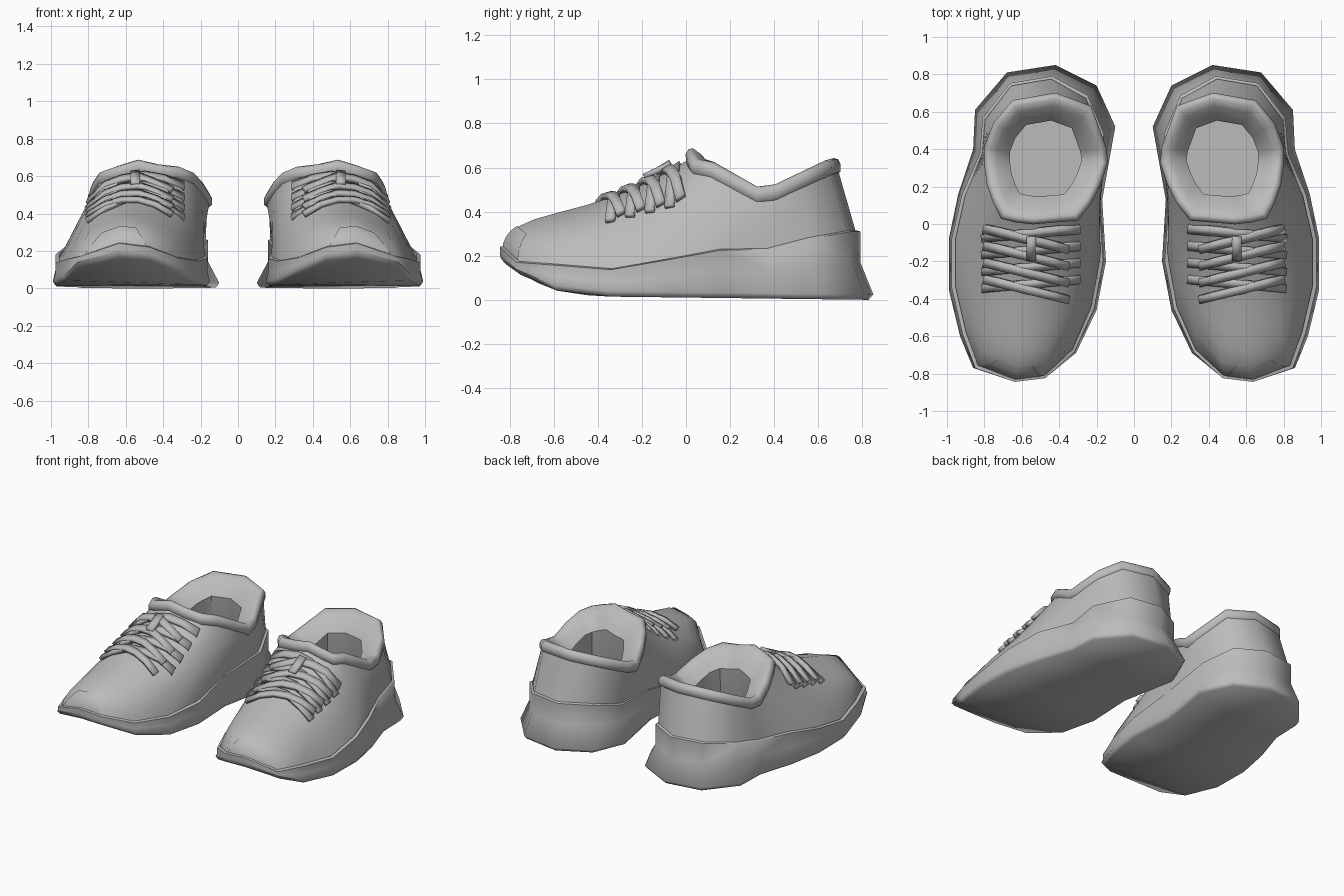
import bpy
import bmesh
from mathutils import Vector
from mathutils.bvhtree import BVHTree

cube = bpy.data.objects.get("Cube")
if cube:
    bpy.data.objects.remove(cube, do_unlink=True)

grey = bpy.data.materials.new("plain_grey")
grey.use_nodes = True
grey.diffuse_color = (0.5, 0.5, 0.5, 1)
grey.node_tree.nodes["Principled BSDF"].inputs["Base Color"].default_value = grey.diffuse_color

# Outlines of the left shoe, from the heel round the outer side to the toe
SOLE = [(.42, .85), (.68, .81), (.85, .61), (.86, .4), (.94, .16), (.99, -.08),
        (.99, -.35), (.93, -.6), (.86, -.77), (.64, -.84), (.47, -.82), (.31, -.69),
        (.2, -.46), (.15, -.2), (.17, .13), (.1, .52), (.2, .74)]
COLLAR = [(.42, .7), (.65, .66), (.75, .54), (.8, .41), (.8, .32), (.785, .21),
          (.75, .11), (.71, .03), (.63, .01), (.54, 0), (.42, .01), (.3, .02),
          (.23, .11), (.18, .21), (.14, .33), (.15, .41), (.23, .63)]
COUNT = len(SOLE)

# Heights along the length of the shoe
SOLE_BOTTOM = [(-.85, .17), (-.75, .1), (-.57, .03), (-.39, .015), (.85, 0)]
SOLE_TOP = [(-.85, .25), (-.77, .17), (-.33, .135), (.15, .225), (.36, .22), (.75, .31)]
COLLAR_TOP = [(0, .655), (.01, .63), (.03, .605), (.11, .59), (.35, .465), (.66, .6), (.7, .61)]


def height(profile, y):
    """Interpolate a height profile at y."""
    for (y0, z0), (y1, z1) in zip(profile, profile[1:]):
        if y <= y1:
            return z0 + (z1 - z0) * max(0, (y - y0) / (y1 - y0))
    return profile[-1][1]


def scaled(outline, sx, sy, centre):
    cx, cy = centre
    return [(cx + (x - cx) * sx, cy + (y - cy) * sy) for x, y in outline]


def finish(name, bm, angle=0.7, thickness=0):
    """Turn a bmesh into a mirrored pair of parts, smooth unless it is a strap."""
    bmesh.ops.recalc_face_normals(bm, faces=bm.faces)
    mesh = bpy.data.meshes.new(name)
    bm.to_mesh(mesh)
    bm.free()
    obj = bpy.data.objects.new(name, mesh)
    bpy.context.collection.objects.link(obj)
    mesh.materials.append(grey)
    for face in mesh.polygons:
        face.use_smooth = not thickness
    mesh.set_sharp_from_angle(angle=angle)
    if thickness:
        solid = obj.modifiers.new("thickness", "SOLIDIFY")
        solid.thickness = thickness
        solid.offset = 0
    mirror = obj.modifiers.new("other_shoe", "MIRROR")
    mirror.use_mirror_merge = False


def loft(rings, closed=True, cap_start=False, cap_end=False):
    """Skin a list of point rings."""
    bm = bmesh.new()
    rows = [[bm.verts.new(p) for p in ring] for ring in rings]
    n = len(rows[0])
    for a, b in zip(rows, rows[1:]):
        for i in range(n if closed else n - 1):
            j = (i + 1) % n
            bm.faces.new((a[i], a[j], b[j], b[i]))
    caps = []
    if cap_start:
        caps.append(bm.faces.new(rows[0]))
    if cap_end:
        caps.append(bm.faces.new(rows[-1]))
    bmesh.ops.triangulate(bm, faces=caps)
    return bm


# Sole: rounded bottom edge, flared heel, raised toe
middle = (.55, 0)
bottom = scaled(SOLE, .96, .975, middle)
rim = []
for x, y in SOLE:
    heel = min(1, max(0, (y - .1) / .4))
    toe = min(1, max(0, (-y - .6) / .2))
    shrink_x, shrink_y = .965 - .1 * heel, .98 - .05 * heel + .025 * toe
    rim.append(scaled([(x, y)], shrink_x, shrink_y, middle)[0])


def sole_ring(outline, mix, lift=0):
    ring = []
    for (x, y), (_, oy) in zip(outline, SOLE):
        low, high = height(SOLE_BOTTOM, oy), height(SOLE_TOP, oy)
        ring.append((x, y, low + (high - low) * mix + lift))
    return ring


inner_rim = scaled(rim, .95, .98, middle)
finish("sole", loft([sole_ring(bottom, 0), sole_ring(SOLE, 0, .025),
                     sole_ring(rim, .55), sole_ring(rim, 1),
                     sole_ring(inner_rim, 1, .005)], cap_start=True), angle=1.15)

# Upper: each column sweeps on a curve from the sole to the collar
collar_centre = (.475, .35)
base = sole_ring(scaled(rim, .965, .985, middle), 1, -.03)
collar_in = scaled(COLLAR, .96, .97, collar_centre)
STEPS = 8


def upper_point(i, t):
    start = Vector(base[i])
    x, y = collar_in[i]
    end = Vector((x, y, height(COLLAR_TOP, COLLAR[i][1]) - .02))
    toe = min(1, max(0, -start.y / .82)) ** 2
    straight = start.lerp(end, .33)
    first = straight.lerp(start + Vector((0, 0, .23)), toe)
    second = start.lerp(end, .45 + .2 * (1 - toe)) - Vector((0, 0, .07 * toe))
    s = 1 - t
    return start * s**3 + first * 3 * s * s * t + second * 3 * s * t * t + end * t**3


upper = loft([[upper_point(i, k / STEPS) for i in range(COUNT)] for k in range(STEPS + 1)])
surface = BVHTree.FromBMesh(upper)
finish("upper", upper, angle=1.2)

# Toe cap: thin tapering patch over the front of the upper
patch = []
for k in range(5):
    row = [upper_point(i, k / STEPS / 2) for i in (8, 9, 10)]
    taper = 1 - .12 * k
    row = [row[1].lerp(p, taper) + Vector((0, -.003, .004)) for p in row]
    patch.append(row)
finish("toe_cap", loft(patch, closed=False), angle=1.2)


# Collar: thick padded rim whose opening follows the slope, lining and insole
def collar_ring(scale, lift, flatten=0, level=.45):
    ring = []
    for (x, y), (_, oy) in zip(scaled(COLLAR, scale, scale, collar_centre), COLLAR):
        z = height(COLLAR_TOP, oy) + lift
        ring.append((x, y, z + (level - z) * flatten))
    return ring


finish("collar", loft([collar_ring(.94, -.045), collar_ring(1, -.03),
                       collar_ring(1.005, .005), collar_ring(.97, .028),
                       collar_ring(.91, .033), collar_ring(.8, .015, .05),
                       collar_ring(.67, -.02, .15), collar_ring(.58, -.06, .25)]), angle=1.1)
finish("lining", loft([collar_ring(.58, -.06, .25), collar_ring(.66, 0, 1, .3),
                       collar_ring(.7, 0, 1, .25)], cap_end=True))


# Laces: flat straps draped over the upper
def strap(name, start, end, width=.042, samples=6, lift=.014):
    a, b = Vector(start), Vector(end)
    side = Vector((a.y - b.y, b.x - a.x)).normalized() * width / 2
    rows = []
    for k in range(samples):
        p = a.lerp(b, k / (samples - 1))
        row = []
        for q in (p - side, p + side):
            hit = surface.ray_cast(Vector((q.x, q.y, 2)), Vector((0, 0, -1)))[0]
            row.append((q.x, q.y, hit.z + lift))
        rows.append(row)
    finish(name, loft(rows, closed=False), thickness=.026)


for k in range(4):
    y = -.325 + .09 * k
    strap(f"lace_straight_{k + 1}", (.29, y + .03), (.81, y - .02))
    strap(f"lace_cross_{k + 1}", (.35, y - .08), (.8, y + .03), lift=.026)
strap("lace_knot", (.55, -.19), (.55, -.07), width=.05, samples=3, lift=.04)
